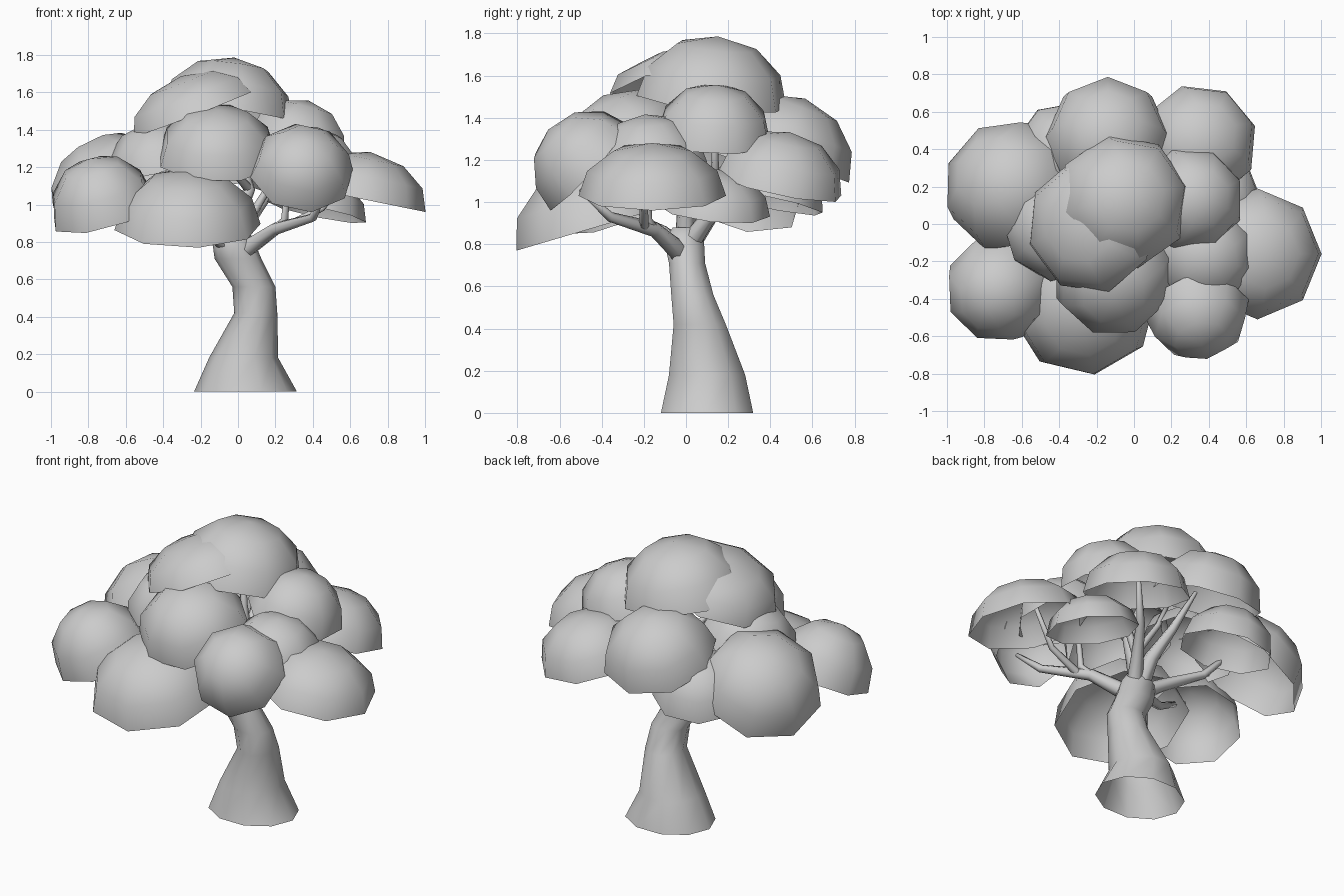
import bpy, bmesh, math
from mathutils import Vector

if "Cube" in bpy.data.objects:
    bpy.data.objects.remove(bpy.data.objects["Cube"])


def finish(name, bm):
    bmesh.ops.recalc_face_normals(bm, faces=bm.faces)
    me = bpy.data.meshes.new(name)
    bm.to_mesh(me)
    bm.free()
    for p in me.polygons:
        p.use_smooth = True
    ob = bpy.data.objects.new(name, me)
    bpy.context.collection.objects.link(ob)
    return ob


def bridge(bm, rings):
    for a, b in zip(rings, rings[1:]):
        n = len(a)
        for i in range(n):
            bm.faces.new((a[i], a[(i + 1) % n], b[(i + 1) % n], b[i]))


# Open dome of leaves: rim centre, rim radius, height, axis it leans along
def leaf_dome(name, centre, r, h, axis, spin, sides=8):
    bm = bmesh.new()
    q = Vector(axis).to_track_quat('Z', 'Y')
    c = Vector(centre)
    rings = []
    for polar in (90, 62, 32):
        p = math.radians(polar)
        ring = []
        for i in range(sides):
            a = math.tau * i / sides + spin
            v = Vector((r * math.sin(p) * math.cos(a), r * math.sin(p) * math.sin(a), h * math.cos(p)))
            ring.append(bm.verts.new(c + q @ v))
        rings.append(ring)
    bridge(bm, rings)
    tip = bm.verts.new(c + q @ Vector((0, 0, h)))
    for i in range(sides):
        bm.faces.new((rings[-1][i], rings[-1][(i + 1) % sides], tip))
    return finish(name, bm)


# Tapering branch through a few points
def branch(name, pts, r0, r1, sides=6):
    bm = bmesh.new()
    pts = [Vector(p) for p in pts]
    rings, u = [], Vector((0.3, 1, 0.1))
    for k, p in enumerate(pts):
        t = (pts[min(k + 1, len(pts) - 1)] - pts[max(k - 1, 0)]).normalized()
        u = (u - t * u.dot(t)).normalized()  # carry the frame along without twisting
        w = t.cross(u)
        r = r0 + (r1 - r0) * k / (len(pts) - 1)
        rings.append([bm.verts.new(p + r * (u * math.cos(math.tau * i / sides) + w * math.sin(math.tau * i / sides)))
                      for i in range(sides)])
    bridge(bm, rings)
    bm.faces.new(rings[-1])
    return finish(name, bm)


# Trunk: (x, y, z, half width x, half width y), open at the bottom
bm = bmesh.new()
rings = []
for x, y, z, rx, ry in [(.04, .10, 0, .275, .23), (.03, .1, .18, .185, .19), (.095, .065, .42, .115, .13),
                        (.085, .03, .56, .115, .105), (.0, .005, .71, .125, .09), (-.03, -.01, .82, .11, .10),
                        (-.02, -.005, .88, .06, .06)]:
    rings.append([bm.verts.new((x + rx * math.cos(math.tau * i / 10), y + ry * math.sin(math.tau * i / 10), z))
                  for i in range(10)])
bridge(bm, rings)
bm.faces.new(rings[-1])
finish("trunk", bm)

# Main limbs and thin twigs reaching the leaves: start radius, points
limbs = {
    "front_right": (.06, [(-.04, .02, .70), (.07, -.05, .78), (.2, -.15, .87), (.40, -.36, .93), (.46, -.5, 1.06)]),
    "back": (.06, [(-.03, .0, .78), (-.03, .12, .95), (-.08, .25, 1.1), (-.13, .4, 1.3)]),
    "back_right": (.05, [(.0, .0, .78), (.06, .1, .92), (.16, .25, 1.05), (.32, .42, 1.24)]),
    "left": (.05, [(-.03, 0, .76), (-.18, .03, .86), (-.42, .12, .98), (-.62, .22, 1.2)]),
    "front_left": (.05, [(-.03, -.0, .76), (-.15, -.12, .86), (-.4, -.25, .93), (-.68, -.36, 1.1)]),
    "centre": (.055, [(-.03, 0, .8), (-.0, .0, .95), (.06, .02, 1.08), (.0, .06, 1.3), (-.04, .1, 1.6)]),
    "right_twig": (.025, [(.2, -.15, .87), (.25, -.18, .92), (.26, -.18, 1.05), (.38, -.16, 1.3)]),
    "far_right_twig": (.025, [(.25, -.2, .88), (.45, -.2, .98), (.63, -.15, 1.2)]),
    "high_right_twig": (.025, [(.06, .1, .92), (.2, .14, 1.15), (.32, .13, 1.42)]),
    "low_front_twig": (.025, [(-.15, -.12, .86), (-.22, -.32, .93), (-.26, -.46, 1.08)]),
    "front_twig": (.025, [(.06, .02, 1.08), (-.04, -.14, 1.2), (-.11, -.3, 1.4)]),
    "high_left_twig": (.025, [(.0, .0, 1.0), (-.16, .02, 1.25), (-.3, .0, 1.55)]),
}
for name, (r, pts) in limbs.items():
    branch("limb_" + name, pts, r, .012)

# Leaf domes: rim centre, radius, height, axis, spin
domes = [
    ((-.06, .12, 1.48), .365, .31, (.13, .1, 1), .35),
    ((-.23, -.01, 1.49), .365, .21, (-.36, -.03, .93), .2),
    ((-.42, -.02, 1.20), .29, .25, (-.25, -.1, .94), .3),
    ((-.11, -.28, 1.25), .33, .28, (0, -.4, .92), .4),
    ((.34, -.46, 1.165), .28, .265, (.1, -.74, .68), .1),
    ((-.27, -.43, .88), .395, .31, (0, -.28, .95), .15),
    ((-.715, -.34, .96), .295, .31, (-.25, -.3, .9), .3),
    ((-.66, .20, 1.05), .365, .325, (-.45, .3, .84), .25),
    ((-.14, .46, 1.21), .335, .30, (0, .35, .93), 0),
    ((.35, .44, 1.08), .315, .26, (.15, .2, .95), .15),
    ((.42, .13, .96), .27, .20, (.2, .1, .95), .3),
    ((.31, .13, 1.30), .285, .265, (.25, .05, .95), .2),
    ((.66, -.16, 1.03), .35, .255, (.2, 0, .98), 0),
    ((.38, -.17, 1.17), .28, .25, (.15, -.1, .95), .35),
    ((-.37, .38, 1.0), .28, .27, (-.1, .2, .95), .1),
]
for i, d in enumerate(domes):
    leaf_dome(f"leaf_cluster_{i + 1}", *d)
